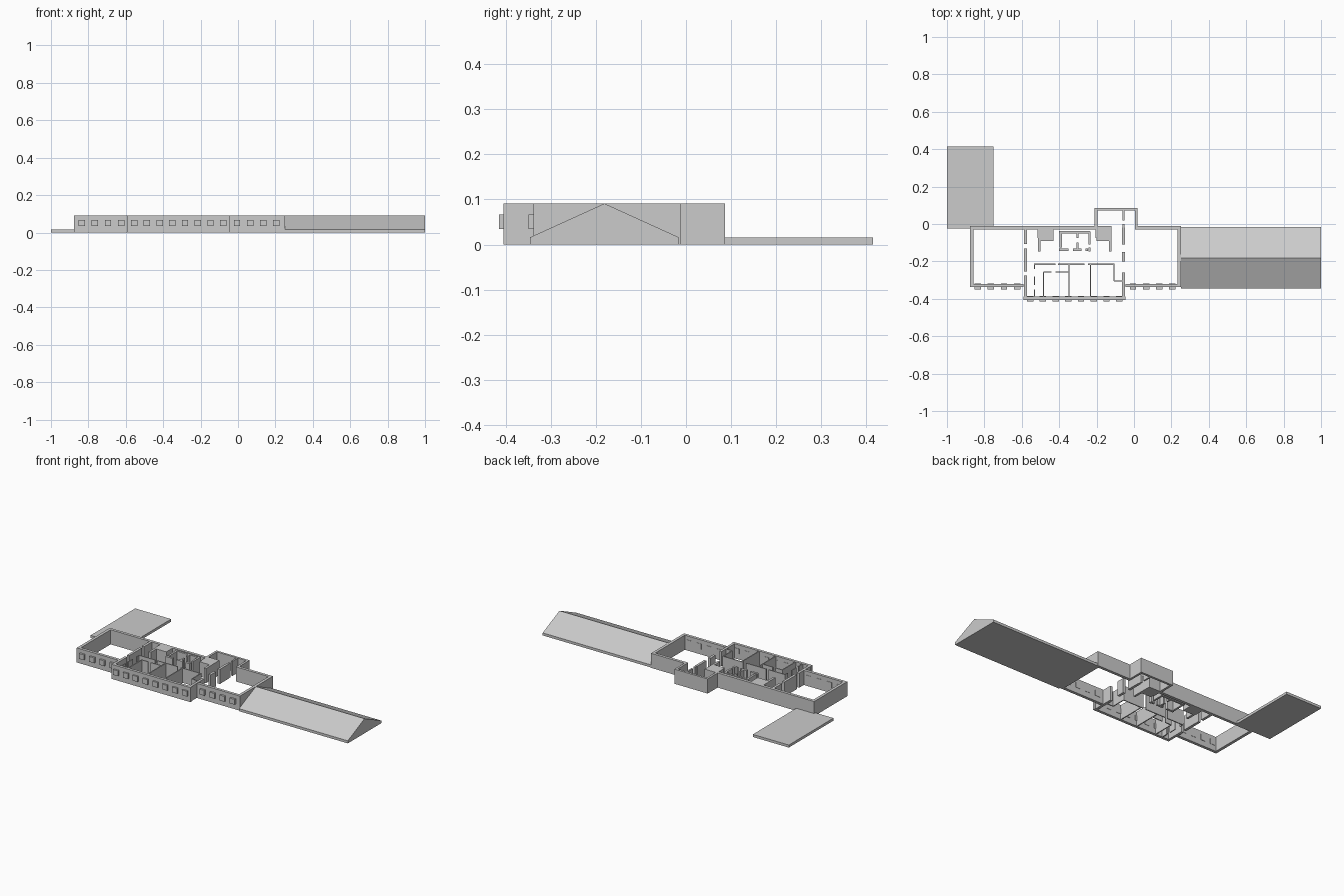
import bpy, bmesh

if "Cube" in bpy.data.objects:
    bpy.data.objects.remove(bpy.data.objects["Cube"])

H = 0.091  # wall height


def add_boxes(name, boxes, z0=0.0, z1=H):
    """One object from plan rectangles (x0, y0, x1, y1)."""
    bm = bmesh.new()
    for x0, y0, x1, y1 in boxes:
        lo = [bm.verts.new((x, y, z0)) for x, y in ((x0, y0), (x1, y0), (x1, y1), (x0, y1))]
        face = bm.faces.new(lo[::-1])
        hi = [bm.verts.new((v.co.x, v.co.y, z1)) for v in lo]
        bm.faces.new(hi)
        for i in range(4):
            j = (i + 1) % 4
            bm.faces.new((lo[i], lo[j], hi[j], hi[i]))
    return finish(name, bm)


def finish(name, bm):
    bmesh.ops.recalc_face_normals(bm, faces=bm.faces)
    me = bpy.data.meshes.new(name)
    bm.to_mesh(me)
    bm.free()
    ob = bpy.data.objects.new(name, me)
    bpy.context.collection.objects.link(ob)
    return ob


def wall_run(name, points, t):
    """Thick wall following a plan path, outer face on the path, inside to the left."""
    boxes = []
    for (ax, ay), (bx, by) in zip(points, points[1:]):
        if ay == by:
            s = t if bx > ax else -t
            boxes.append((min(ax, bx), min(ay, ay + s), max(ax, bx), max(ay, ay + s)))
        else:
            s = -t if by > ay else t
            # shorten uprights so corners do not overlap
            boxes.append((min(ax, ax + s), min(ay, by) + t, max(ax, ax + s), max(ay, by) - t))
    return add_boxes(name, boxes)


def row_v(x, y0, y1, gaps, t):
    """Wall along y broken by door gaps."""
    cuts = [y0] + [g for pair in gaps for g in pair] + [y1]
    return [(x - t / 2, a, x + t / 2, b) for a, b in zip(cuts[::2], cuts[1::2])]


def row_h(y, x0, x1, gaps, t):
    """Wall along x broken by door gaps."""
    return [(b, a, d, c) for a, b, c, d in row_v(y, x0, x1, gaps, t)]


# ground slab
add_boxes("yard_slab", [(-1.0, -0.025, -0.752, 0.415)], 0, 0.016)

# outer walls
wall_run("left_hall_walls", [(-0.59, -0.012), (-0.876, -0.012), (-0.876, -0.338), (-0.59, -0.338)], 0.018)
wall_run("right_hall_walls", [(-0.045, -0.338), (0.25, -0.338), (0.25, -0.012), (0.02, -0.012)], 0.018)
wall_run("annex_walls", [(0.02, -0.03), (0.02, 0.086), (-0.21, 0.086), (-0.21, -0.03)], 0.014)
add_boxes("centre_front_wall", [(-0.59, -0.405, -0.045, -0.388)])
add_boxes("centre_back_wall", [(-0.59, -0.03, -0.12, -0.012)])
add_boxes("annex_corners", [(-0.21, -0.03, -0.196, -0.012), (0.006, -0.03, 0.02, -0.012)])
add_boxes("centre_side_walls",
          row_v(-0.581, -0.39, -0.03, [(-0.275, -0.255), (-0.13, -0.107)], 0.016)
          + row_v(-0.056, -0.39, -0.02, [(-0.26, -0.20), (-0.15, -0.11)], 0.016))

# room partitions
T = 0.006
add_boxes("room_partitions",
          row_h(-0.215, -0.535, -0.105, [(-0.42, -0.405), (-0.265, -0.245)], T)
          + row_v(-0.532, -0.39, -0.215, [(-0.35, -0.325), (-0.28, -0.24)], T)
          + row_h(-0.257, -0.484, -0.348, [(-0.44, -0.42)], T)
          + row_v(-0.484, -0.39, -0.257, [], T)
          + row_v(-0.348, -0.39, -0.215, [], T)
          + row_v(-0.233, -0.39, -0.215, [], T)
          + row_v(-0.106, -0.305, -0.215, [], T)
          + row_h(-0.305, -0.106, -0.065, [], T))

# washroom cells and solid cores
add_boxes("service_cores", [(-0.515, -0.075, -0.43, -0.02), (-0.205, -0.075, -0.12, -0.02),
                            (-0.50, -0.092, -0.43, -0.075), (-0.20, -0.092, -0.13, -0.075)])
add_boxes("core_walls", row_v(-0.506, -0.147, -0.07, [], 0.014)
          + row_v(-0.126, -0.147, -0.07, [], 0.014))
add_boxes("cell_walls",
          row_h(-0.044, -0.40, -0.235, [], 0.012)
          + row_v(-0.392, -0.125, -0.04, [(-0.105, -0.105)], 0.012)
          + row_v(-0.302, -0.135, -0.04, [(-0.10, -0.075)], 0.01)
          + row_v(-0.238, -0.147, -0.04, [(-0.125, -0.11)], 0.012)
          + row_h(-0.138, -0.40, -0.245, [(-0.35, -0.325), (-0.28, -0.26)], 0.014))
add_boxes("annex_partition", row_v(-0.056, -0.02, 0.072, [(0.0, 0.02)], 0.01))

# projecting windows along the front
W = 0.017
add_boxes("hall_windows",
          [(x - W, -0.35, x + W, -0.318) for x in (-0.835, -0.765, -0.695, -0.625,
                                                   -0.005, 0.065, 0.135, 0.205)], 0.034, 0.067)
add_boxes("centre_windows",
          [(x - W, -0.415, x + W, -0.386)
           for x in [-0.555 + i * 0.068 for i in range(8)]], 0.034, 0.067)

# gabled hall at the right end
bm = bmesh.new()
profile = [(-0.346, 0), (-0.016, 0), (-0.016, 0.016), (-0.181, 0.091), (-0.346, 0.016)]
end = bm.faces.new([bm.verts.new((0.25, y, z)) for y, z in profile])
new = bmesh.ops.extrude_face_region(bm, geom=[end], use_keep_orig=True)["geom"]
bmesh.ops.translate(bm, vec=(0.75, 0, 0), verts=[g for g in new if isinstance(g, bmesh.types.BMVert)])
finish("gabled_hall", bm)
